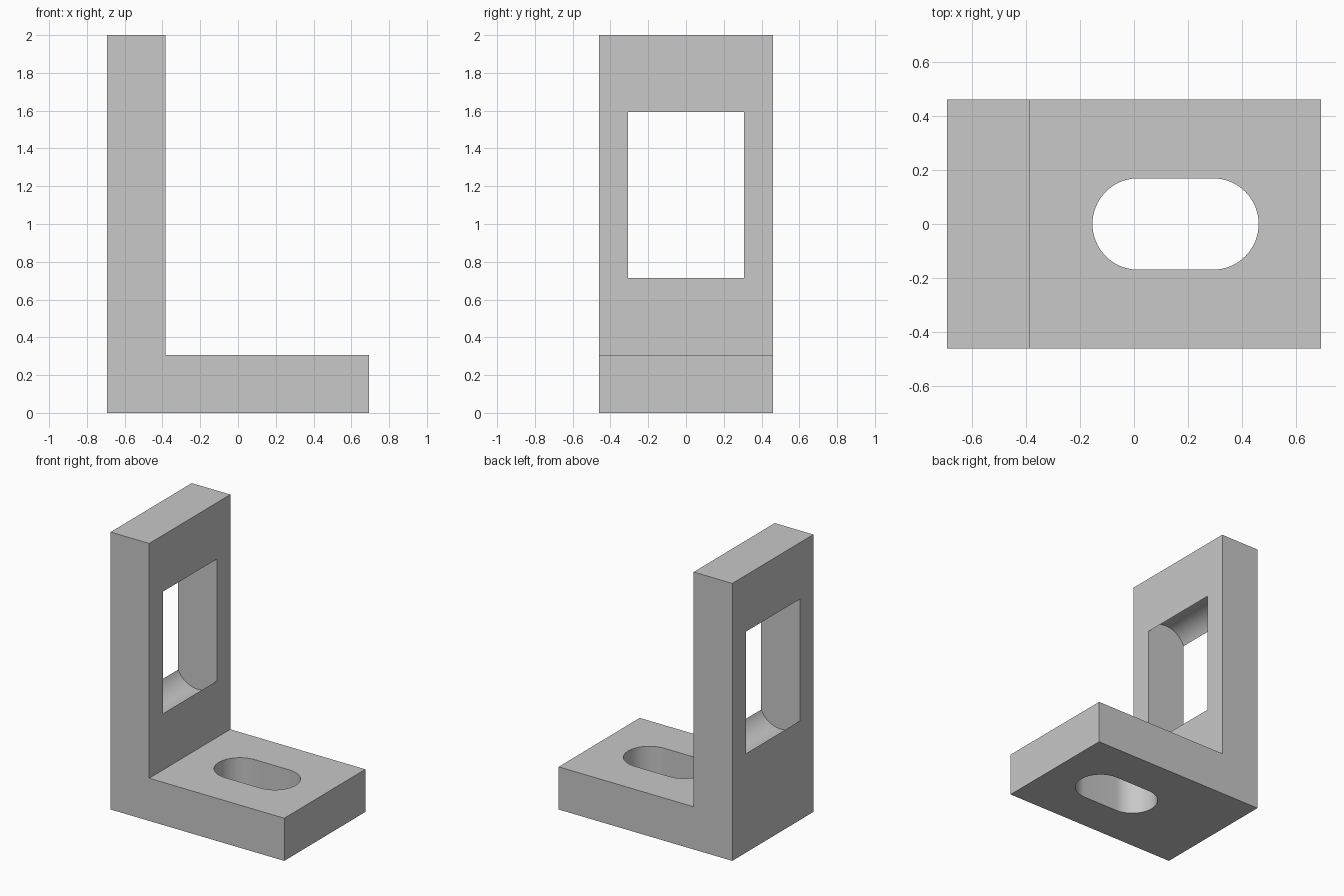
import bpy, bmesh, math
from mathutils import Matrix, Vector

default = bpy.data.objects.get("Cube")
if default:
    bpy.data.objects.remove(default, do_unlink=True)

U = 2 / 13                      # the bracket is 13 units tall
HALF_X, HALF_Y, THICK, TALL = 4.5 * U, 3 * U, 2 * U, 13 * U
SLOT_R = 1.1 * U

grey = bpy.data.materials.new("plain grey")
grey.use_nodes = True
colour = (0.58, 0.58, 0.58, 1)
grey.diffuse_color = colour
grey.node_tree.nodes["Principled BSDF"].inputs["Base Color"].default_value = colour


def prism(name, points, depth, matrix):
    """Closed prism from a counter-clockwise profile, centred, then placed."""
    bm = bmesh.new()
    low, high = ([bm.verts.new(matrix @ Vector((a, b, h))) for a, b in points]
                 for h in (-depth / 2, depth / 2))
    bm.faces.new(low[::-1])
    bm.faces.new(high)
    for i in range(len(points)):
        bm.faces.new((low[i - 1], low[i], high[i], high[i - 1]))
    bm.normal_update()
    mesh = bpy.data.meshes.new(name)
    bm.to_mesh(mesh)
    bm.free()
    mesh.materials.append(grey)
    obj = bpy.data.objects.new(name, mesh)
    bpy.context.collection.objects.link(obj)
    return obj


def slot_profile(length, radius, steps=32):
    """Rounded slot outline, long in its first axis."""
    reach = length / 2 - radius
    points = []
    for side in (1, -1):
        for i in range(steps + 1):
            a = math.pi * (i / steps - 0.5)
            points.append((side * (reach + radius * math.cos(a)),
                           side * radius * math.sin(a)))
    return points


# L-shaped body, profile in x and z
stand_up = Matrix.Rotation(math.pi / 2, 4, "X")
inner = THICK - HALF_X
profile = [(-HALF_X, 0), (HALF_X, 0), (HALF_X, THICK),
           (inner, THICK), (inner, TALL), (-HALF_X, TALL)]
bracket = prism("angle_bracket", profile, 2 * HALF_Y, stand_up)

# Slot down through the foot, and the crosswise pocket that opens the upright
foot_cutter = prism("foot_slot_cutter", slot_profile(4 * U, SLOT_R), 4 * THICK,
                    Matrix.Translation((U, 0, 0)))
window_place = Matrix.Translation((inner - THICK / 2, 0, 7.5 * U))
window_cutter = prism("window_cutter", slot_profile(7 * U, SLOT_R), 4 * U,
                      window_place @ stand_up @ Matrix.Rotation(math.pi / 2, 4, "Z"))

cutters = (foot_cutter, window_cutter)
bpy.context.view_layer.objects.active = bracket
for cutter in cutters:
    cutter.hide_render = True
    cut = bracket.modifiers.new(cutter.name, "BOOLEAN")
    cut.operation, cut.solver, cut.object = "DIFFERENCE", "EXACT", cutter
    bpy.context.view_layer.update()
    bpy.ops.object.modifier_apply(modifier=cut.name)
for cutter in cutters:
    bpy.data.objects.remove(cutter, do_unlink=True)

# Smooth slot walls, crisp edges
bpy.ops.object.select_all(action="DESELECT")
bracket.select_set(True)
bpy.ops.object.shade_smooth_by_angle(angle=math.radians(30))
